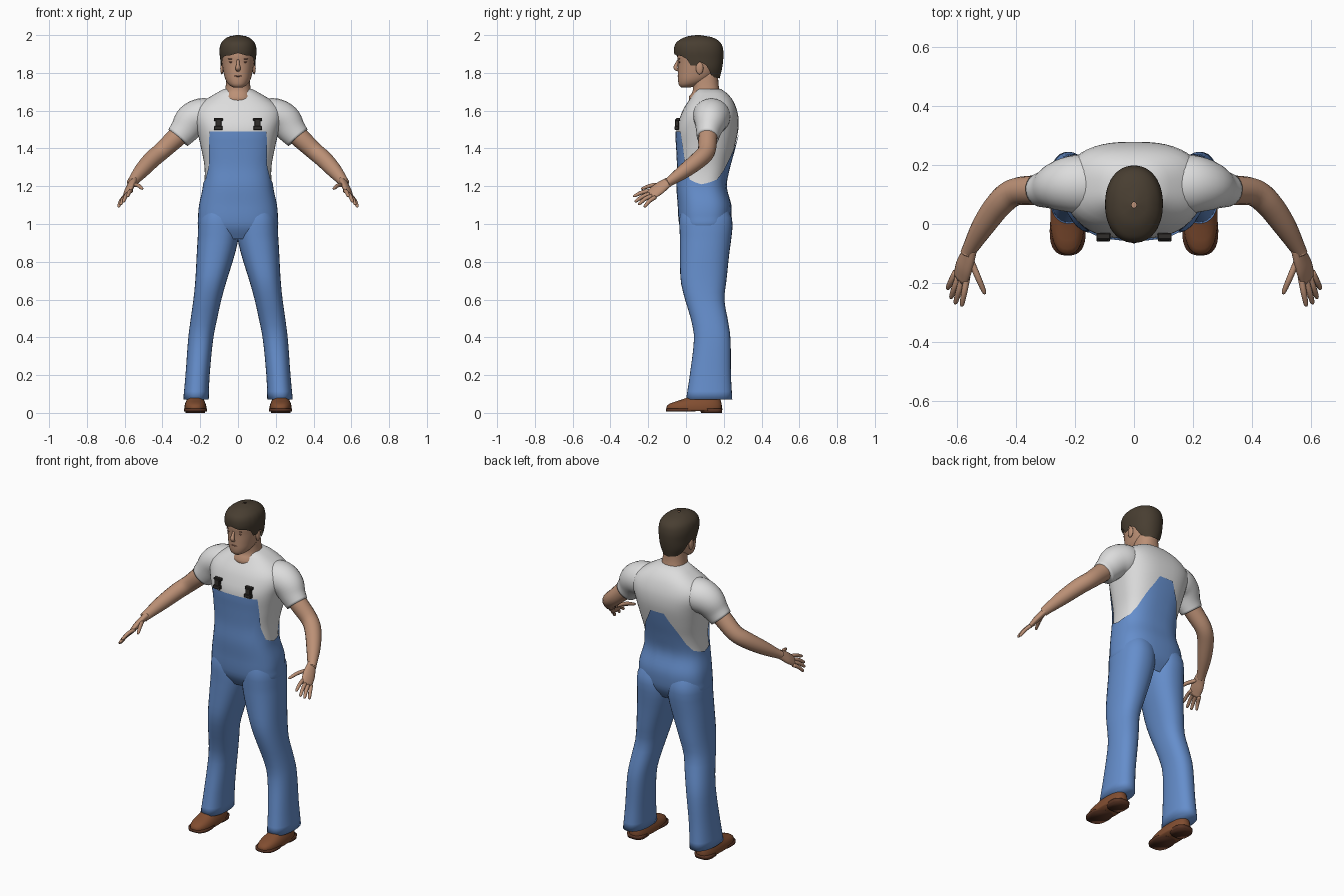
import bpy, bmesh, math
from mathutils import Vector, Matrix
from mathutils.bvhtree import BVHTree

cube = bpy.data.objects.get("Cube")
if cube:
    bpy.data.objects.remove(cube)


def material(name, r, g, b):
    m = bpy.data.materials.new(name)
    m.use_nodes = True
    m.diffuse_color = (r, g, b, 1)
    m.node_tree.nodes["Principled BSDF"].inputs["Base Color"].default_value = (r, g, b, 1)
    return m


DENIM = material("denim blue", .13, .27, .60)
SHIRT = material("shirt white", .72, .72, .72)
SKIN = material("skin", .50, .28, .18)
LIP = material("dark skin", .27, .12, .08)
HAIR = material("dark brown hair", .065, .048, .031)
LEATHER = material("brown leather", .22, .075, .03)
SOLE = material("dark sole", .10, .035, .018)
BUCKLE = material("dark buckle", .03, .027, .024)


def finish(bm, name, mat, mirror=False, smooth=True):
    bmesh.ops.recalc_face_normals(bm, faces=bm.faces)
    for f in bm.faces:
        f.smooth = smooth
    me = bpy.data.meshes.new(name)
    bm.to_mesh(me)
    bm.free()
    me.materials.append(mat)
    ob = bpy.data.objects.new(name, me)
    bpy.context.collection.objects.link(ob)
    if mirror:
        ob.modifiers.new("mirror", 'MIRROR').use_mirror_merge = False
    return ob


def curve_at(rows, k):
    """Smooth value at key k; each row is (key, values...)."""
    k = min(max(k, rows[0][0]), rows[-1][0])
    i = max(j for j in range(len(rows) - 1) if rows[j][0] <= k)
    a, b = rows[i], rows[i + 1]
    before, after = rows[max(i - 1, 0)], rows[min(i + 2, len(rows) - 1)]
    h = b[0] - a[0]
    t = (k - a[0]) / h
    out = []
    for c in range(1, len(a)):
        ma = (b[c] - before[c]) / (b[0] - before[0]) * h
        mb = (after[c] - a[c]) / (after[0] - a[0]) * h
        out.append((2*t**3 - 3*t*t + 1) * a[c] + (t**3 - 2*t*t + t) * ma
                   + (3*t*t - 2*t**3) * b[c] + (t**3 - t*t) * mb)
    return out


def edge_at(keys, deg):
    """Straight-line edge height by angle from the front."""
    for (a, za), (b, zb) in zip(keys, keys[1:]):
        if deg <= b:
            return za + (zb - za) * (deg - a) / (b - a)
    return keys[-1][1]


def skin_rings(bm, rings, caps=True):
    rings = [[bm.verts.new(p) for p in r] for r in rings]
    n = len(rings[0])
    for r, s in zip(rings, rings[1:]):
        for i in range(n):
            bm.faces.new((r[i], r[(i + 1) % n], s[(i + 1) % n], s[i]))
    if caps:
        bm.faces.new(rings[0])
        bm.faces.new(rings[-1])


def signed_pow(v, p):
    return math.copysign(abs(v) ** p, v)


def shell(name, rows, mat, low=None, high=None, n=2.3, grow=0, steps=24, sides=48,
          caps=True, mirror=False, keep=False):
    """Upright body of rows (z, x0, x1, y0, y1), with optional angled rims."""
    rings = []
    for s in range(steps + 1):
        ring = []
        for i in range(sides):
            a = 2 * math.pi * i / sides
            deg = min(360 * i / sides, 360 - 360 * i / sides)
            lo = edge_at(low, deg) if low else rows[0][0]
            hi = edge_at(high, deg) if high else rows[-1][0]
            z = lo + (hi - lo) * s / steps
            x0, x1, y0, y1 = curve_at(rows, z)
            ring.append(((x0 + x1) / 2 + ((x1 - x0) / 2 + grow) * signed_pow(math.sin(a), 2 / n),
                         (y0 + y1) / 2 - ((y1 - y0) / 2 + grow) * signed_pow(math.cos(a), 2 / n), z))
        rings.append(ring)
    bm = bmesh.new()
    skin_rings(bm, rings, caps)
    tree = BVHTree.FromBMesh(bm) if keep else None
    finish(bm, name, mat, mirror)
    return tree


def even(rows):
    """Centred rows (z, half width, y0, y1) to full rows."""
    return [(z, -w, w, a, b) for z, w, a, b in rows]


def tube(name, pts, mat, ref=(0, 1, 0), sides=16, fine=4, mirror=True):
    """Limb along points (x, y, z, half width along ref, half depth)."""
    rows = [(i, *p) for i, p in enumerate(pts)]
    vals = [curve_at(rows, i / fine) for i in range((len(pts) - 1) * fine + 1)]
    rings = []
    for i, v in enumerate(vals):
        t = Vector(vals[min(i + 1, len(vals) - 1)][:3]) - Vector(vals[max(i - 1, 0)][:3])
        t.normalize()
        u = Vector(ref)
        u = (u - t * u.dot(t)).normalized()
        w = t.cross(u)
        angles = [2 * math.pi * k / sides for k in range(sides)]
        rings.append([Vector(v[:3]) + u * math.cos(a) * v[3] + w * math.sin(a) * v[4] for a in angles])
    bm = bmesh.new()
    skin_rings(bm, rings)
    finish(bm, name, mat, mirror)


def ball(name, at, size, mat, mirror=False):
    bm = bmesh.new()
    bmesh.ops.create_uvsphere(bm, u_segments=16, v_segments=10, radius=1,
                              matrix=Matrix.Translation(at) @ Matrix.Diagonal((*size, 1)))
    finish(bm, name, mat, mirror)


def block(name, at, size, mat):
    bm = bmesh.new()
    bmesh.ops.create_cube(bm, size=1, matrix=Matrix.Translation(at) @ Matrix.Diagonal((*size, 1)))
    bmesh.ops.bevel(bm, geom=bm.edges[:], offset=.003, segments=1, affect='EDGES')
    finish(bm, name, mat, True, False)


# Torso: the shirt, with the bib of the overalls lying over it
torso = even([(.92, .13, .01, .19), (.98, .20, -.025, .225), (1.04, .205, -.035, .235),
              (1.1, .2, -.038, .234), (1.2, .18, -.045, .21), (1.3, .177, -.042, .228),
              (1.4, .195, -.046, .255), (1.5, .218, -.05, .277), (1.57, .235, -.03, .277),
              (1.62, .22, -.008, .264), (1.66, .17, .02, .245), (1.69, .12, .04, .22),
              (1.715, .075, .055, .185)])
tree = shell("shirt", torso, SHIRT, low=[(0, 1.12), (180, 1.12)], n=2.6, keep=True)
bib_edge = [(0, 1.49), (37.5, 1.49), (45, 1.40), (52.5, 1.31), (67.5, 1.235), (90, 1.21),
            (120, 1.235), (135, 1.28), (150, 1.35), (165, 1.42), (172.5, 1.47), (180, 1.47)]
shell("overalls_bib", torso, DENIM, high=bib_edge, n=2.6, grow=.006, caps=False)

# Trouser legs
shell("trouser_legs", [(.07, .155, .29, 0, .245), (.2, .15, .278, .02, .238), (.4, .13, .263, .042, .235),
                       (.5, .11, .25, .025, .22), (.6, .088, .236, -.005, .203), (.7, .06, .226, -.028, .214),
                       (.85, .014, .218, -.032, .23), (.95, -.005, .212, -.033, .243),
                       (1.03, 0, .207, -.035, .244), (1.12, .02, .17, -.01, .2)],
      DENIM, mirror=True, sides=32)

# Shoes and soles
shell("shoes", [(.01, .167, .283, -.1, .188), (.03, .167, .284, -.104, .19), (.05, .172, .28, -.085, .188),
                (.068, .18, .272, -.03, .183), (.09, .188, .264, .025, .178), (.11, .19, .262, .04, .175)],
      LEATHER, n=2.5, steps=10, sides=32, mirror=True)
shell("shoe_soles", [(.008, .165, .285, -.105, .05), (.022, .164, .286, -.107, .06)],
      SOLE, n=2.6, steps=1, sides=32, mirror=True)
shell("shoe_heels", [(0, .175, .278, .08, .19), (.022, .172, .281, .07, .193)],
      SOLE, n=3, steps=1, sides=24, mirror=True)

# Sleeves, arms and hands
tube("sleeves", [(.12, .13, 1.575, .09, .085), (.19, .135, 1.57, .1, .096), (.245, .13, 1.545, .088, .092),
                 (.285, .12, 1.495, .068, .077), (.317, .115, 1.457, .058, .067)], SHIRT, sides=24)
tube("arms", [(.26, .12, 1.52, .05, .055), (.335, .115, 1.45, .05, .052), (.405, .108, 1.385, .047, .047),
              (.455, .07, 1.342, .046, .046), (.51, -.005, 1.283, .039, .04),
              (.557, -.085, 1.226, .025, .027), (.564, -.1, 1.217, .024, .026)], SKIN)
across = (.55, .35, -.6)
tube("palms", [(.552, -.078, 1.231, .024, .02), (.565, -.115, 1.208, .033, .018),
               (.578, -.15, 1.182, .038, .017), (.59, -.19, 1.152, .034, .011)], SKIN, across)
fingers = {"index": [(.566, -.18, 1.176), (.585, -.28, 1.147)],
           "middle": [(.582, -.183, 1.162), (.607, -.272, 1.118)],
           "ring": [(.595, -.178, 1.15), (.622, -.253, 1.103)],
           "little": [(.604, -.162, 1.142), (.634, -.222, 1.09)],
           "thumb": [(.553, -.125, 1.208), (.505, -.238, 1.187)]}
for label, (root, tip) in fingers.items():
    root, tip = Vector(root), Vector(tip)
    mid = root.lerp(tip, .5) + Vector((0, 0, .007))
    tube(label + "_fingers", [(*root, .011, .011), (*mid, .0105, .0105),
                              (*root.lerp(tip, .9), .008, .008), (*tip, .003, .003)],
         SKIN, across, sides=10, fine=3)

# Neck, head and face
shell("neck", even([(1.62, .085, .03, .2), (1.67, .078, .014, .19), (1.70, .07, .035, .18),
                    (1.74, .064, .035, .172), (1.8, .06, .03, .17)]), SKIN, steps=10, sides=32)
shell("head", even([(1.722, .022, -.025, .02), (1.732, .042, -.036, .06), (1.76, .064, -.042, .12),
                    (1.80, .076, -.043, .16), (1.85, .084, -.043, .178), (1.9, .087, -.046, .183),
                    (1.95, .075, -.03, .165), (1.985, .03, .03, .1)]), SKIN, n=2.2, sides=32)
tube("nose", [(0, -.04, 1.868, .006, .007), (0, -.05, 1.845, .009, .009), (0, -.055, 1.826, .011, .014),
              (0, -.042, 1.812, .006, .011)], SKIN, sides=10, mirror=False)
ball("ears", (.085, .072, 1.825), (.009, .02, .033), SKIN, True)
ball("eyes", (.034, -.034, 1.857), (.015, .004, .004), LIP, True)
ball("brows", (.035, -.036, 1.874), (.018, .004, .003), LIP, True)
ball("mouth", (0, -.0405, 1.783), (.022, .005, .004), LIP)

# Hair
shell("hair", even([(1.77, .066, -.02, .178), (1.82, .087, -.04, .19), (1.87, .094, -.056, .197),
                    (1.92, .098, -.064, .197), (1.96, .088, -.052, .183), (1.985, .062, -.015, .148),
                    (1.996, .035, .02, .11), (2.0, .008, .055, .075)]), HAIR,
      low=[(0, 1.905), (22.5, 1.893), (45, 1.89), (60, 1.875), (67.5, 1.84), (82.5, 1.84), (90, 1.86),
           (105, 1.84), (120, 1.79), (135, 1.775), (180, 1.77)], n=2.15, sides=48, caps=False)

# Shoulder straps laid along the shirt
path = [(.103, -.05, 1.5), (.11, -.02, 1.6), (.12, .05, 1.675), (.125, .13, 1.71), (.118, .2, 1.69),
        (.095, .25, 1.63), (.066, .28, 1.55), (.036, .28, 1.47), (.022, .26, 1.41)]
rows = [(i, *p) for i, p in enumerate(path)]
hits = [tree.find_nearest(Vector(curve_at(rows, i / 4)))[:2] for i in range((len(path) - 1) * 4 + 1)]
rings = []
for i, (p, nrm) in enumerate(hits):
    along = hits[min(i + 1, len(hits) - 1)][0] - hits[max(i - 1, 0)][0]
    side = along.cross(nrm).normalized() * .018
    rings.append([p + side - nrm * .012, p + side + nrm * .007, p - side + nrm * .007, p - side - nrm * .012])
bm = bmesh.new()
skin_rings(bm, rings)
finish(bm, "shoulder_straps", DENIM, True, False)

# Strap buckles
for label, z, w, h in (("top", 1.553, .048, .016), ("body", 1.53, .032, .05), ("bottom", 1.508, .046, .022)):
    p = tree.find_nearest(Vector((.104, -.08, z)))[0]
    block("buckle_" + label, (.104, p.y - .008, z), (w, .022, h), BUCKLE)
